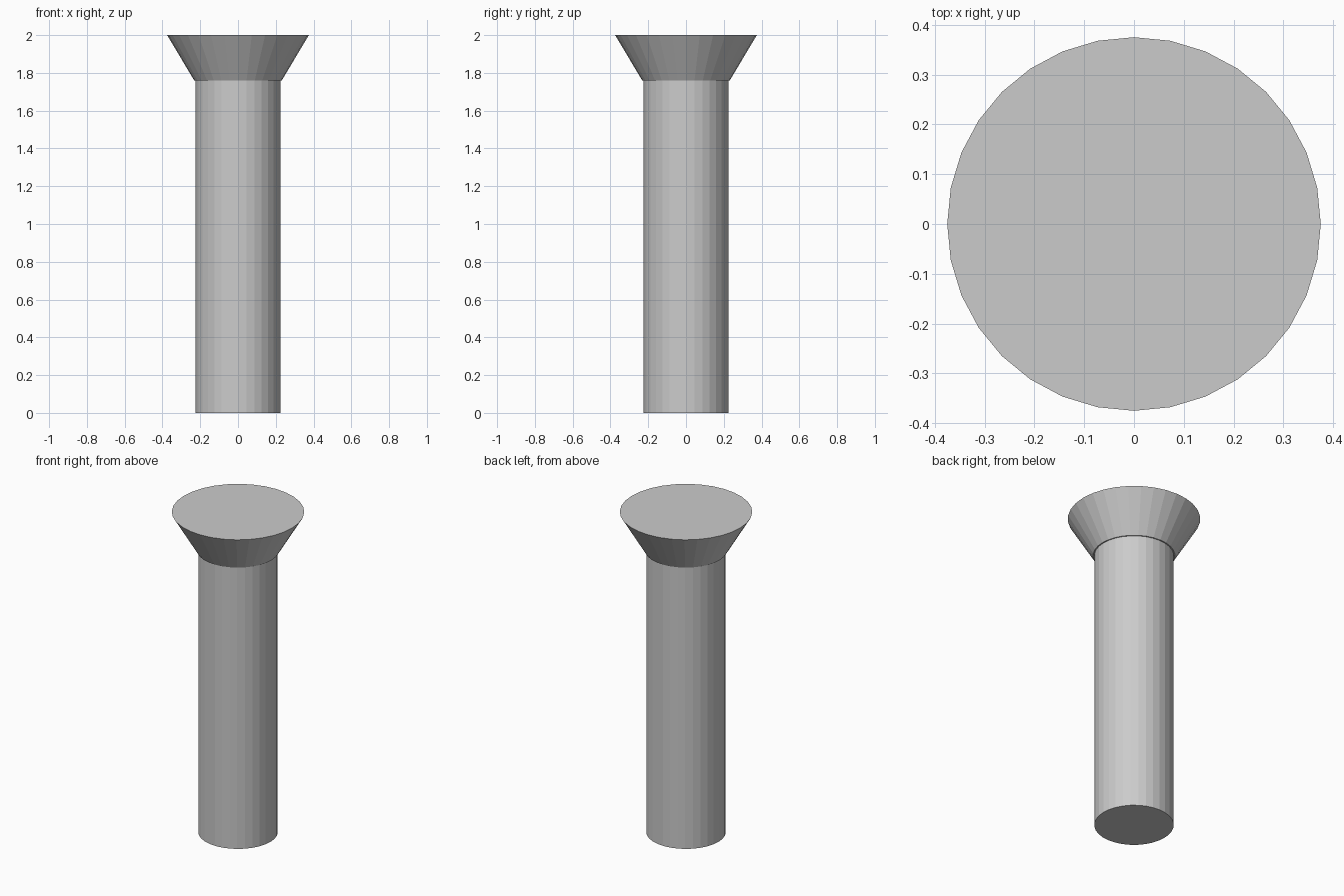
import bpy

if "Cube" in bpy.data.objects:
    bpy.data.objects.remove(bpy.data.objects["Cube"])

SIDES = 32


def frustum(name, r_bottom, r_top, z_bottom, z_top):
    bpy.ops.mesh.primitive_cone_add(
        vertices=SIDES, radius1=r_bottom, radius2=r_top,
        depth=z_top - z_bottom, location=(0, 0, (z_bottom + z_top) / 2))
    bpy.context.object.name = name


# Straight cylindrical shank
frustum("shank", 0.225, 0.225, 0.0, 1.76)

# Flared flat-topped head, slightly wider than the shank at its base
frustum("countersunk_head", 0.232, 0.375, 1.76, 2.0)
